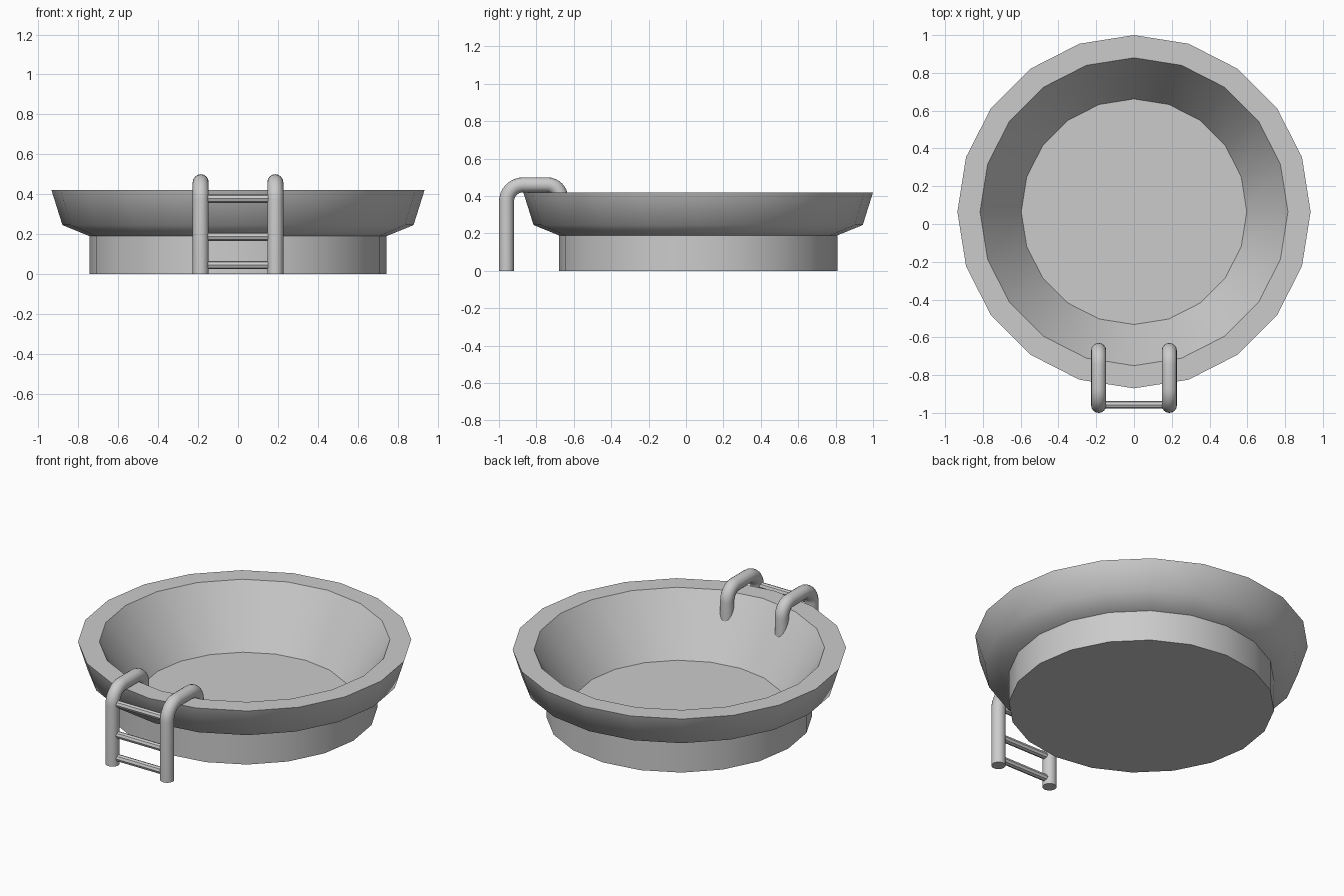
import bpy, bmesh
from math import sin, cos, pi, radians

if "Cube" in bpy.data.objects:
    bpy.data.objects.remove(bpy.data.objects["Cube"])

CY = 0.065      # basin centre in y
SIDES = 20


def finish(obj, angle):
    bpy.ops.object.select_all(action='DESELECT')
    obj.select_set(True)
    bpy.context.view_layer.objects.active = obj
    bpy.ops.object.shade_smooth_by_angle(angle=radians(angle))


def lathe(name, profile):
    """Spin an (r, z) profile into a closed solid, capped at both ends."""
    bm = bmesh.new()
    rings = [[bm.verts.new((r * sin(2 * pi * i / SIDES),
                            CY + r * cos(2 * pi * i / SIDES), z))
              for i in range(SIDES)] for r, z in profile]
    for a, b in zip(rings, rings[1:]):
        for i in range(SIDES):
            j = (i + 1) % SIDES
            bm.faces.new((a[i], a[j], b[j], b[i]))
    bm.faces.new(rings[0])
    bm.faces.new(rings[-1])
    bmesh.ops.recalc_face_normals(bm, faces=bm.faces)
    mesh = bpy.data.meshes.new(name)
    bm.to_mesh(mesh)
    bm.free()
    obj = bpy.data.objects.new(name, mesh)
    bpy.context.collection.objects.link(obj)
    finish(obj, 55)


def arc(cy, cz, r, a0, a1, n=8):
    return [(cy + r * cos(radians(a0 + (a1 - a0) * i / n)),
             cz + r * sin(radians(a0 + (a1 - a0) * i / n))) for i in range(n + 1)]


def tube(name, points, radius, resolution):
    """Sweep a round section along a path and turn it into a mesh."""
    cu = bpy.data.curves.new(name, 'CURVE')
    cu.dimensions = '3D'
    cu.bevel_depth = radius
    cu.bevel_resolution = resolution
    cu.use_fill_caps = True
    sp = cu.splines.new('POLY')
    sp.points.add(len(points) - 1)
    for p, co in zip(sp.points, points):
        p.co = (*co, 1)
    obj = bpy.data.objects.new(name, cu)
    bpy.context.collection.objects.link(obj)
    bpy.ops.object.select_all(action='DESELECT')
    obj.select_set(True)
    bpy.context.view_layer.objects.active = obj
    bpy.ops.object.convert(target='MESH')
    finish(bpy.context.object, 40)


# Pool basin: base, flared collar, rim, sloping inner wall and floor
lathe("pool_basin", [(0.745, 0), (0.745, 0.19), (0.88, 0.245), (0.935, 0.42),
                     (0.815, 0.42), (0.597, 0.07)])

# Ladder rails: up outside, over the rim, down into the inner wall
path = ([(-0.96, 0)] + arc(-0.87, 0.37, 0.09, 180, 90)
        + arc(-0.742, 0.388, 0.072, 90, 0) + [(-0.67, 0.22)])
for side, x in (("left", -0.187), ("right", 0.187)):
    tube("ladder_rail_" + side, [(x, y, z) for y, z in path], 0.04, 6)

# Ladder rungs
for i, z in enumerate((0.045, 0.187, 0.378)):
    tube(f"ladder_rung_{i + 1}", [(-0.187, -0.957, z), (0.187, -0.957, z)], 0.021, 2)
